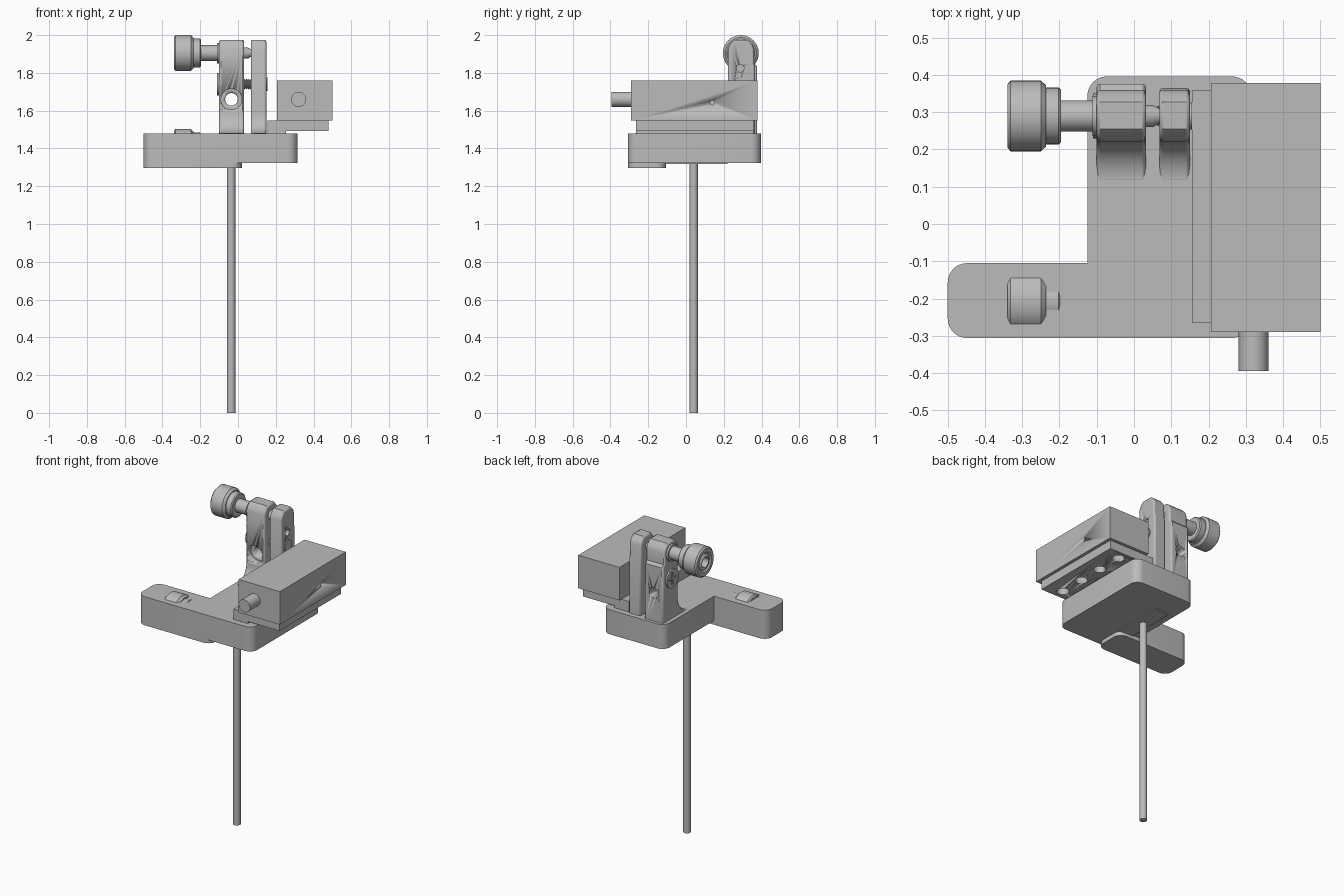
import bpy, bmesh, math
from mathutils import Vector, Matrix

cube = bpy.data.objects.get("Cube")
if cube:
    bpy.data.objects.remove(cube, do_unlink=True)

grey = bpy.data.materials.new("plain grey")
grey.use_nodes = True
grey.diffuse_color = (0.5, 0.5, 0.5, 1)
grey.node_tree.nodes["Principled BSDF"].inputs["Base Color"].default_value = (0.5, 0.5, 0.5, 1)

AXES = {"x": Vector((1, 0, 0)), "y": Vector((0, 1, 0)), "z": Vector((0, 0, 1))}


def activate(ob):
    bpy.ops.object.select_all(action="DESELECT")
    ob.select_set(True)
    bpy.context.view_layer.objects.active = ob


def finish(name, bm):
    bmesh.ops.recalc_face_normals(bm, faces=bm.faces)
    mesh = bpy.data.meshes.new(name)
    bm.to_mesh(mesh)
    bm.free()
    mesh.materials.append(grey)
    ob = bpy.data.objects.new(name, mesh)
    bpy.context.collection.objects.link(ob)
    activate(ob)
    bpy.ops.object.shade_smooth_by_angle(angle=math.radians(30))
    return ob


def prism(name, points, axis, lo, hi):
    """Extrude a flat outline from lo to hi along x or z."""
    bm = bmesh.new()
    place = (lambda a, b: (lo, a, b)) if axis == "x" else (lambda a, b: (a, b, lo))
    face = bm.faces.new([bm.verts.new(place(a, b)) for a, b in points])
    ext = bmesh.ops.extrude_face_region(bm, geom=[face])
    verts = [v for v in ext["geom"] if isinstance(v, bmesh.types.BMVert)]
    bmesh.ops.translate(bm, verts=verts, vec=AXES[axis] * (hi - lo))
    return finish(name, bm)


def box(name, x, y, z):
    return prism(name, [(x[0], y[0]), (x[1], y[0]), (x[1], y[1]), (x[0], y[1])], "z", *z)


def lathe(name, profile, axis, origin, sides=40):
    """Turn (distance along axis, radius) pairs into a closed round part."""
    bm = bmesh.new()
    rings = []
    for d, r in profile:
        rings.append([bm.verts.new((r * math.cos(t), r * math.sin(t), d))
                      for t in (2 * math.pi * i / sides for i in range(sides))])
    for a, b in zip(rings, rings[1:]):
        for i in range(sides):
            j = (i + 1) % sides
            bm.faces.new((a[i], a[j], b[j], b[i]))
    bm.faces.new(rings[0])
    bm.faces.new(rings[-1])
    turn = AXES["z"].rotation_difference(AXES[axis]).to_matrix().to_4x4()
    bm.transform(Matrix.Translation(origin) @ turn)
    return finish(name, bm)


def cylinder(name, axis, origin, radius, length):
    return lathe(name, [(0, radius), (length, radius)], axis, origin)


def rounded(corners, steps=8):
    """Outline from (x, y, radius) corners with true arcs."""
    out = []
    for i, (x, y, r) in enumerate(corners):
        p = Vector((x, y))
        if r == 0:
            out.append((x, y))
            continue
        u = (Vector(corners[i - 1][:2]) - p).normalized()
        v = (Vector(corners[(i + 1) % len(corners)][:2]) - p).normalized()
        for k in range(steps + 1):
            t = k / steps * math.pi / 2
            q = p + u * r * (1 - math.sin(t)) + v * r * (1 - math.cos(t))
            out.append((q.x, q.y))
    return out


def cut(ob, cutter):
    mod = ob.modifiers.new("hole", "BOOLEAN")
    mod.operation, mod.solver, mod.object = "DIFFERENCE", "EXACT", cutter
    activate(ob)
    bpy.ops.object.modifier_apply(modifier=mod.name)
    bpy.data.objects.remove(cutter, do_unlink=True)


# L-shaped base plate with a thicker foot under its arm
R = 0.052
prism("base_plate", rounded([(-0.5, -0.306, R), (0.315, -0.306, R), (0.315, 0.396, R),
                             (-0.125, 0.396, R), (-0.125, -0.105, 0), (-0.5, -0.105, R)]),
      "z", 1.323, 1.48)
prism("arm_foot", rounded([(-0.5, -0.306, R), (0.02, -0.306, R), (0.02, -0.105, R),
                           (-0.5, -0.105, R)]), "z", 1.297, 1.33)
box("underside_pad", (-0.08, 0.02), (-0.11, 0.22), (1.317, 1.33))

# Post
cylinder("support_rod", "z", (-0.036, 0.041, 0), 0.022, 1.35)

# Slide rail with a row of holes in its underside
rail = box("slide_rail", (0.155, 0.48), (-0.265, 0.358), (1.493, 1.548))
for i in range(4):
    cut(rail, cylinder("rail_hole", "z", (0.37, -0.203 + 0.167 * i, 1.45), 0.036, 0.09))
box("rail_spacer", (0.155, 0.255), (-0.265, 0.358), (1.475, 1.495))

# Housing with a cable stub and a pinhole in its side
housing = box("housing", (0.207, 0.5), (-0.29, 0.378), (1.548, 1.76))
cut(housing, cylinder("side_pinhole", "x", (0.46, 0.14, 1.643), 0.012, 0.1))
cylinder("cable_stub", "y", (0.321, -0.395, 1.66), 0.04, 0.12)


# Two clamp jaws, each flowing into the plate through a concave foot
def jaw(name, lo, hi, back):
    foot = [(0.112 + 0.11 * math.cos(t), 1.59 + 0.11 * math.sin(t))
            for t in (-math.pi / 2 * (1 - k / 10) for k in range(11))]
    top = [(0.222, 1.925), (0.232, 1.95), (0.255, 1.975), (0.327, 1.975),
           (0.35, 1.95), (0.36, 1.925), (0.36, 1.85), (back, 1.835), (back, 1.45)]
    ob = prism(name, [(0.112, 1.45)] + foot + top, "x", lo, hi)
    mod = ob.modifiers.new("soft edges", "BEVEL")
    mod.width, mod.segments, mod.angle_limit = 0.009, 2, math.radians(60)
    activate(ob)
    bpy.ops.object.modifier_apply(modifier=mod.name)
    return ob


fixed_jaw = jaw("fixed_jaw", -0.1, 0.032, 0.376)
cut(fixed_jaw, cylinder("cross_hole", "y", (-0.035, 0.05, 1.66), 0.033, 0.4))
cut(fixed_jaw, cylinder("counterbore", "y", (-0.035, 0.05, 1.66), 0.055, 0.21))
moving_jaw = jaw("moving_jaw", 0.068, 0.15, 0.365)
cut(moving_jaw, cylinder("jaw_hole", "x", (0.1, 0.287, 1.825), 0.02, 0.1))

# Clamp screw between the jaws, with threads showing in the gap
screw = [(0, 0.06), (0.012, 0.06), (0.012, 0.024)]
screw += [(0.13 + 0.005 * i, 0.028 if i % 2 else 0.022) for i in range(13)]
screw += [(0.258, 0.024), (0.258, 0.036), (0.266, 0.036)]
head = lathe("clamp_screw", screw, "x", (-0.11, 0.29, 1.74))
for size in ((0.04, 0.008), (0.008, 0.04)):
    cut(head, box("drive_slot", (-0.12, -0.102), (0.29 - size[0], 0.29 + size[0]),
                  (1.74 - size[1], 1.74 + size[1])))

# Thumb screws: one through the clamp, one sunk in the arm as a wheel
KNOB = [(0.04, 0.028), (0.0, 0.032), (0.0, 0.04), (0.008, 0.052), (0.0, 0.062),
        (0.0, 0.085), (0.009, 0.095), (0.09, 0.095), (0.104, 0.082), (0.104, 0.076),
        (0.138, 0.076), (0.144, 0.07), (0.144, 0.042)]
SHAFT = [(0.228, 0.042), (0.228, 0.054), (0.24, 0.054), (0.25, 0.03),
         (0.39, 0.03), (0.405, 0.022), (0.41, 0.022)]
lathe("clamp_thumb_screw", KNOB + SHAFT, "x", (-0.34, 0.29, 1.905))
lathe("arm_thumb_wheel", KNOB + [(0.2, 0.042)], "x", (-0.34, -0.207, 1.408))
